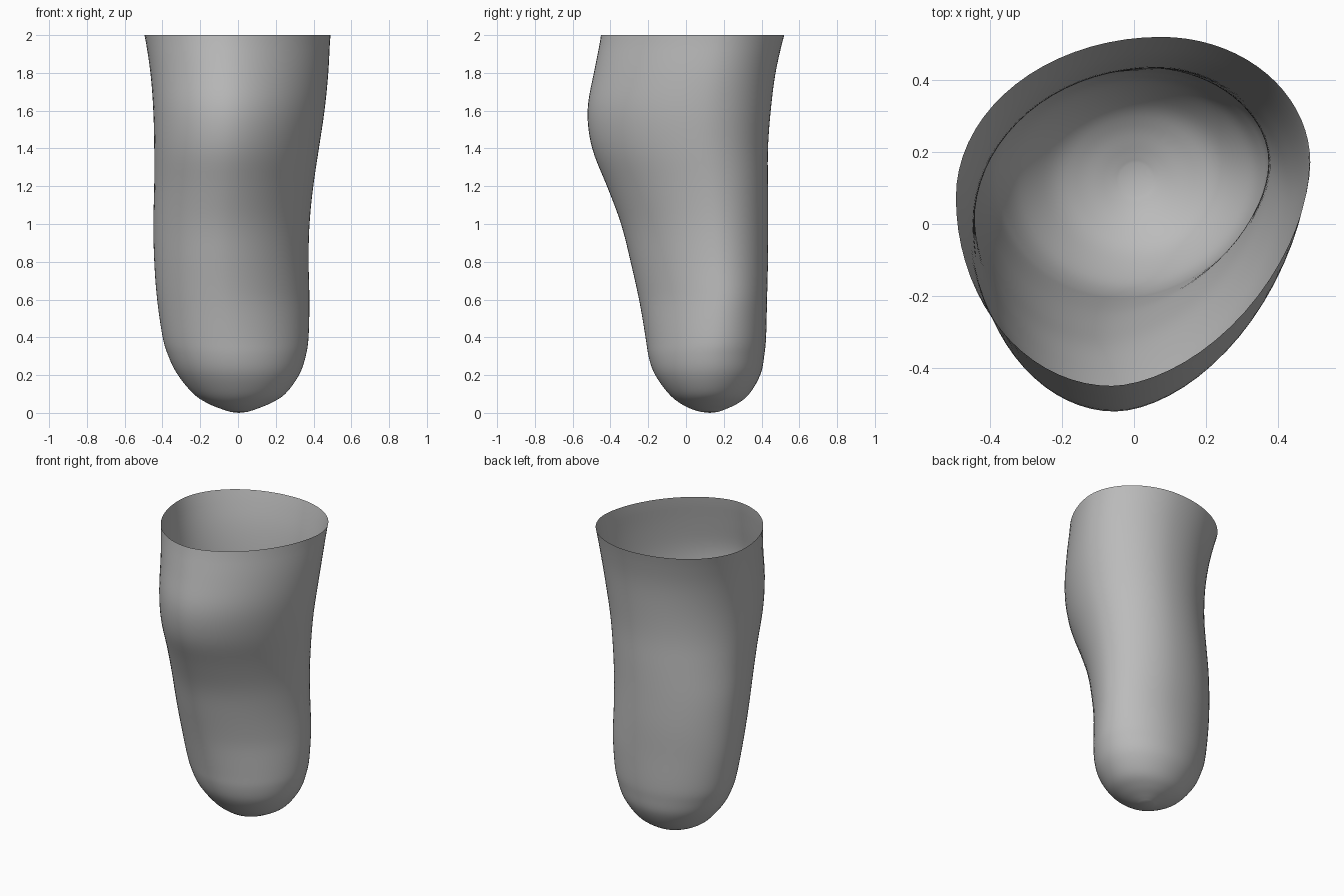
import bpy
import bmesh
from math import cos, sin, pi
from mathutils import Vector

SEGMENTS = 72   # points around each ring
STEPS = 5       # rings between neighbouring levels

old = bpy.data.objects.get("Cube")
if old:
    bpy.data.objects.remove(old, do_unlink=True)

# Levels from the tip to the rim: height, right, left, front, back
LEVELS = [
    (0.005, -.04, .05, .08, .17),
    (0.02, -.085, .095, .03, .21),
    (0.05, -.16, .17, -.03, .275),
    (0.1, -.235, .25, -.09, .335),
    (0.2, -.32, .325, -.165, .395),
    (0.3, -.37, .36, -.2, .415),
    (0.4, -.4, .375, -.215, .425),
    (0.6, -.43, .38, -.25, .43),
    (0.8, -.445, .375, -.295, .435),
    (1.0, -.45, .38, -.345, .435),
    (1.2, -.445, .4, -.42, .435),
    (1.4, -.445, .43, -.5, .435),
    (1.6, -.45, .46, -.525, .45),
    (1.8, -.465, .48, -.49, .475),
    (2.0, -.495, .49, -.45, .52),
]


def smooth_levels(rows):
    """Catmull-Rom interpolation through the level rows."""
    rows = [Vector(r) for r in rows]
    result = []
    for i in range(len(rows) - 1):
        b, c = rows[i], rows[i + 1]
        a = rows[i - 1] if i else b * 2 - c
        d = rows[i + 2] if i + 2 < len(rows) else c * 2 - b
        for k in range(STEPS):
            t = k / STEPS
            result.append(b + (c - a) * (t / 2)
                          + (a * 2 - b * 5 + c * 4 - d) * (t * t / 2)
                          + (b * 3 - a - c * 3 + d) * (t ** 3 / 2))
    result.append(rows[-1])
    return result


def ring_point(level, angle):
    """Four quarter arcs joined at off-centre extreme points."""
    z, right, left, front, back = level
    width, depth = left - right, back - front
    # Lower down the section is nearly symmetric, higher up it is skewed
    skew = min(1, z / 0.6)
    front_x = (right + left) / 2 - 0.06 * skew * width
    back_x = (right + left) / 2 + 0.08 * skew * width
    left_y = (front + back) / 2 + 0.14 * skew * depth
    right_y = (front + back) / 2 + 0.04 * skew * depth
    c, s = cos(angle), sin(angle)
    # The front left quarter is flatter than an ellipse
    power = 1 + 0.16 * skew if c > 0 and s < 0 else 1
    u, v = abs(c) ** power, abs(s) ** power
    side_x, side_y = (left, left_y) if c > 0 else (right, right_y)
    end_x, end_y = (back_x, back) if s > 0 else (front_x, front)
    return (end_x + (side_x - end_x) * u, side_y + (end_y - side_y) * v, z)


# Open sleeve lofted from rings
bm = bmesh.new()
rings = [[bm.verts.new(ring_point(level, 2 * pi * i / SEGMENTS))
          for i in range(SEGMENTS)] for level in smooth_levels(LEVELS)]
for low, high in zip(rings, rings[1:]):
    for i in range(SEGMENTS):
        j = (i + 1) % SEGMENTS
        bm.faces.new((low[i], low[j], high[j], high[i]))

# Rounded closed tip
tip = bm.verts.new((0.005, 0.125, 0))
for i in range(SEGMENTS):
    bm.faces.new((tip, rings[0][(i + 1) % SEGMENTS], rings[0][i]))

# Soften the joins between the quarter arcs, leaving rim and tip in place
inner = [v for ring in rings[4:-1] for v in ring]
for _ in range(4):
    bmesh.ops.smooth_vert(bm, verts=inner, factor=0.5,
                          use_axis_x=True, use_axis_y=True)

mesh = bpy.data.meshes.new("limb_sleeve")
bm.to_mesh(mesh)
bm.free()
sleeve = bpy.data.objects.new("limb_sleeve", mesh)
bpy.context.collection.objects.link(sleeve)

# Plain grey material
grey = bpy.data.materials.new("plain_grey")
grey.use_nodes = True
colour = (0.5, 0.5, 0.5, 1)
grey.diffuse_color = colour
grey.node_tree.nodes["Principled BSDF"].inputs["Base Color"].default_value = colour
mesh.materials.append(grey)

bpy.context.view_layer.objects.active = sleeve
sleeve.select_set(True)
bpy.ops.object.shade_smooth()
